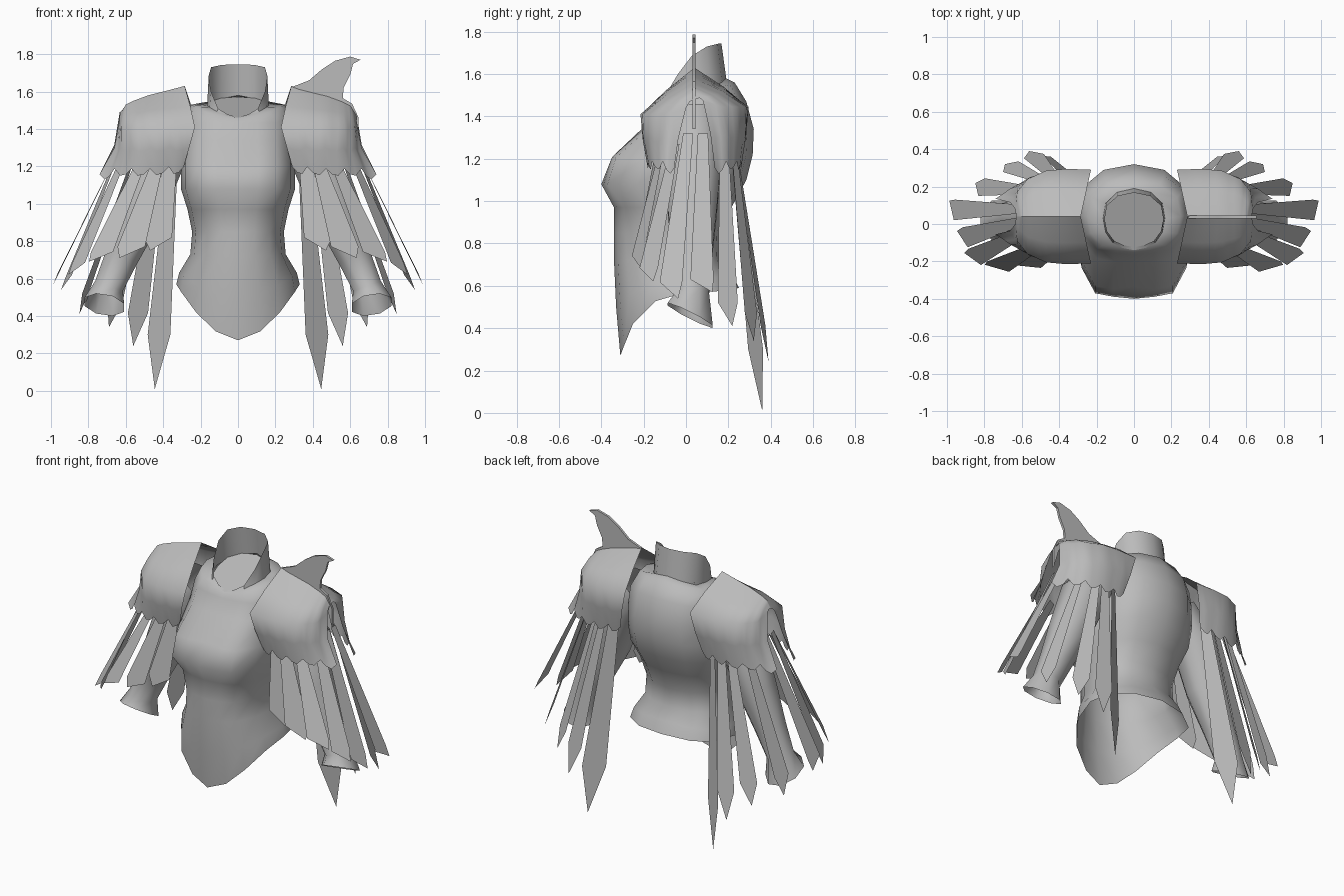
import bpy, math
from mathutils import Vector

if "Cube" in bpy.data.objects:
    bpy.data.objects.remove(bpy.data.objects["Cube"])

grey = bpy.data.materials.new("cloth_grey")
grey.diffuse_color = (0.5, 0.5, 0.5, 1)
grey.use_nodes = True
grey.node_tree.nodes["Principled BSDF"].inputs["Base Color"].default_value = grey.diffuse_color


def make(name, verts, faces, angle=50):
    me = bpy.data.meshes.new(name)
    me.from_pydata([tuple(v) for v in verts], [], faces)
    me.materials.append(grey)
    me.shade_smooth()
    me.set_sharp_from_angle(angle=math.radians(angle))
    ob = bpy.data.objects.new(name, me)
    bpy.context.collection.objects.link(ob)
    return ob


def sided(name, verts, faces, s, angle=50):
    """Build a part for side s (+1 or -1), flipping the winding when mirrored."""
    vs = [(v[0] * s, v[1], v[2]) for v in verts]
    fs = faces if s > 0 else [tuple(reversed(f)) for f in faces]
    return make(name, vs, fs, angle)


def loft(rings, n):
    return [(r * n + i, r * n + (i + 1) % n, (r + 1) * n + (i + 1) % n, (r + 1) * n + i)
            for r in range(rings - 1) for i in range(n)]


# Half outline of the body, front centre to back centre: x factor, boxy y, round y
FX = [0, .36, .68, .92, 1, .92, .55, 0]
FY = [-1, -.97, -.92, -.55, 0, .6, .9, 1]
FR = [-1, -.93, -.76, -.42, 0, .5, .87, 1]


def body_ring(zf, zs, zb, w, yf, yc, yb, rnd=0.0, cleft=0.0):
    half = []
    for fx, fb, fr in zip(FX, FY, FR):
        fy = fb + (fr - fb) * rnd
        y = yc + (fy * (yc - yf) if fy < 0 else fy * (yb - yc))
        if fy == -1:
            y += cleft
        z = zs + ((zf if fy < 0 else zb) - zs) * (1 - fx ** 1.8)
        half.append((fx * w, y, z))
    return half + [(-x, y, z) for x, y, z in reversed(half[1:-1])]


# Bodice: front/side/back height, half width, front/mid/back depth, roundness
neck = body_ring(1.46, 1.525, 1.58, .165, -.14, .03, .19, .9)
rings = [body_ring(*r) for r in (
    (.27, .57, .59, .33, -.31, 0, .25, .7),
    (.50, .63, .66, .315, -.33, 0, .215, .7),
    (.72, .73, .73, .255, -.34, -.02, .165, .7),
    (.85, .85, .85, .245, -.34, -.03, .17, .6),
    (.97, .97, .98, .27, -.34, -.03, .22, .4),
    (1.08, 1.08, 1.10, .305, -.40, -.03, .285, 0),
    (1.21, 1.20, 1.22, .305, -.36, 0, .315, 0, .025),
    (1.34, 1.34, 1.34, .295, -.21, .03, .32, .2),
    (1.43, 1.44, 1.47, .29, -.165, .05, .285, .4),
    (1.45, 1.53, 1.56, .25, -.15, .04, .23, .6))] + [neck]
make("bodice", sum(rings, []), loft(len(rings), 14), 100)

# Standing collar, open at the front
RIM = [1.463, 1.478, 1.51, 1.60, 1.685, 1.73, 1.743, 1.745]
RIM += RIM[-2:0:-1]
rim = [(x * .95, y * .88, z) for (x, y, _), z in zip(neck, RIM)]
make("collar", neck + rim, loft(2, 14))

# Sloping panel closing the neck
make("neck_panel", [(x, y, 1.46 + (y + .14) * .34) for x, y, _ in neck], [tuple(range(14))])


# Sleeves: path points with radius, ending in a flared cuff lower at the back
SLEEVE = [(.28, .04, 1.38, .13), (.42, .04, 1.22, .14), (.52, .03, .95, .125),
          (.62, .03, .72, .098), (.69, .03, .56, .085), (.715, .02, .46, .115)]


def sleeve(s, n=8):
    verts = []
    for k, (x, y, z, r) in enumerate(SLEEVE):
        a, b = Vector(SLEEVE[max(k - 1, 0)][:3]), Vector(SLEEVE[min(k + 1, 5)][:3])
        d = (b - a).normalized()
        u = Vector((0, 1, 0))
        w = d.cross(u).normalized()
        if k == 5:
            u, w = Vector((0, 1, -.5)), Vector((1, 0, .15))
        for i in range(n):
            t = math.tau * (i + .5) / n
            verts.append(Vector((x, y, z)) + r * (math.cos(t) * u + math.sin(t) * w))
    sided("sleeve", verts, loft(6, n), s)


# Shoulder capes: stations from the inner edge to the outer end (x, depth, z)
RIDGE = [(.285, 0, 1.63), (.38, 0, 1.605), (.48, 0, 1.58), (.56, 0, 1.55), (.60, 0, 1.53), (.63, 0, 1.48)]
MID = [(.23, .25, 1.41), (.36, .255, 1.41), (.47, .245, 1.41), (.57, .20, 1.41), (.625, .13, 1.41), (.635, .04, 1.44)]
HEM = [(.29, .21, 1.18), (.37, .22, 1.18), (.47, .22, 1.17), (.57, .20, 1.17), (.66, .15, 1.17), (.74, .095, 1.14)]
SUB = 3


def resample(line):
    out = []
    for a, b in zip(line, line[1:]):
        out += [Vector(a).lerp(Vector(b), i / SUB) for i in range(SUB)]
    return out + [Vector(line[-1])]


def cape(s):
    ridge, mid, hem = resample(RIDGE), resample(MID), resample(HEM)
    n = len(ridge)
    verts, faces = [], []
    for side in (-1, 1):                      # front half, back half
        base = len(verts)
        lift = .035 if side > 0 else 0
        for k in range(n):
            r, m, h = ridge[k], mid[k] + Vector((0, 0, lift)), hem[k].copy()
            h.z += (.018, -.012, -.02)[k % 3]  # ragged hem
            c = r.lerp(m, .55) + Vector((0, 0, .012))
            low = m.lerp(h, .5) + Vector((-.03 * (k / n) ** 2, .008, 0))
            for p in (r, c, m, low, h):
                verts.append((p.x, .04 + side * p.y, p.z))
        for k in range(n - 1):
            for j in range(4):
                a = base + k * 5 + j
                f = (a, a + 1, a + 6, a + 5)
                faces.append(f if side < 0 else f[::-1])
    sided("shoulder_cape", verts, faces, s, 60)


# Feathers: root, tip, facing angle, width, tip skew, widest point
FEATHERS = [
    ((.35, .23, 1.22), (.445, .36, .01), 120, .14, 0, .76),
    ((.42, .24, 1.22), (.56, .39, .24), 78, .11, 0, .82),
    ((.48, .23, 1.22), (.69, .32, .34), 55, .10, 0, .85),
    ((.55, .18, 1.27), (.855, .20, .41), 20, .10, .2, .87),
    ((.62, .08, 1.32), (.99, .075, .57), 3, .11, .45, .92),
    ((.62, .01, 1.32), (.935, -.08, .54), -15, .11, .4, .90),
    ((.60, -.05, 1.27), (.88, -.19, .62), -38, .11, .4, .90),
    ((.52, -.12, 1.22), (.75, -.24, .69), -65, .13, .4, .90),
    ((.43, -.14, 1.22), (.59, -.23, .71), -78, .15, .3, .88),
    ((.36, -.13, 1.22), (.44, -.20, .75), -88, .15, .2, .85)]


def feather(s, root, tip, deg, width, skew, wide):
    a, b, t = Vector(root), Vector(tip), math.radians(deg)
    w = Vector((-math.sin(t), math.cos(t), 0)) * width
    e = a.lerp(b, wide)
    verts = [a - w * .22, e - w * .5, b + w * skew, e + w * .5, a + w * .22]
    sided("feather", verts, [(0, 1, 2, 3, 4)], s)


for s in (1, -1):
    sleeve(s)
    cape(s)
    for f in FEATHERS:
        feather(s, *f)

# Curved crest on one shoulder, a thin extruded outline
CREST = [(.29, 1.625), (.38, 1.66), (.45, 1.72), (.52, 1.765), (.60, 1.787), (.655, 1.77), (.615, 1.748),
         (.60, 1.69), (.565, 1.62), (.56, 1.565), (.61, 1.535), (.645, 1.46), (.645, 1.34), (.61, 1.46), (.55, 1.53)]
n = len(CREST)
cv = [(x, y, z) for y in (.03, .045) for x, z in CREST]
make("shoulder_crest", cv, [tuple(range(n)), tuple(range(2 * n - 1, n - 1, -1))]
     + [(i, i + n, (i + 1) % n + n, (i + 1) % n) for i in range(n)], 30)
